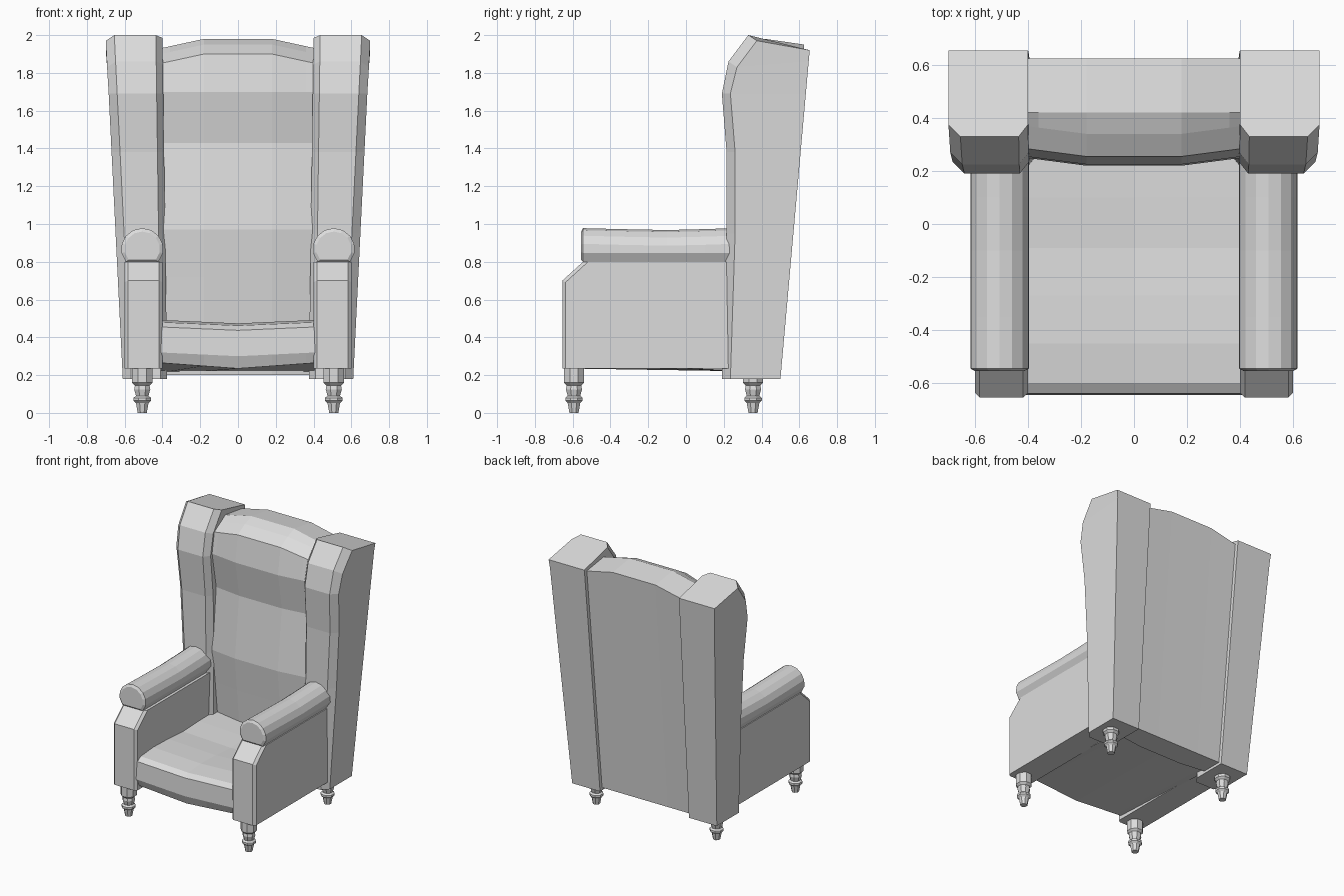
import bpy, bmesh, math

cube = bpy.data.objects.get("Cube")
if cube:
    bpy.data.objects.remove(cube, do_unlink=True)

grey = bpy.data.materials.new("light grey upholstery")
grey.use_nodes = True
colour = (0.72, 0.72, 0.72, 1)
grey.diffuse_color = colour
grey.node_tree.nodes["Principled BSDF"].inputs["Base Color"].default_value = colour


def loft(name, rings):
    """Skin matching closed rings in order and cap both ends."""
    bm = bmesh.new()
    rows = [[bm.verts.new(p) for p in ring] for ring in rings]
    n = len(rows[0])
    for a, b in zip(rows, rows[1:]):
        for i in range(n):
            j = (i + 1) % n
            bm.faces.new((a[i], a[j], b[j], b[i]))
    bm.faces.new(rows[0])
    bm.faces.new(rows[-1])
    bmesh.ops.recalc_face_normals(bm, faces=bm.faces)
    mesh = bpy.data.meshes.new(name)
    bm.to_mesh(mesh)
    bm.free()
    mesh.materials.append(grey)
    obj = bpy.data.objects.new(name, mesh)
    bpy.context.collection.objects.link(obj)
    return obj


def wing(name, side):
    """Tapering side panel with chamfered front corners."""
    rings = []
    for z, front in ((0.18, 0.19), (0.95, 0.215), (1.38, 0.215),
                     (1.69, 0.19), (1.86, 0.225), (2.0, 0.33)):
        t = (z - 0.18) / 1.82
        outer, inner = 0.61 + 0.09 * t, 0.375 + 0.025 * t
        top = z == 2.0
        back = 0.655 if top else 0.5 + 0.089 * (z - 0.18)
        back_z = 1.92 if top else z
        drop = 0.03 if z > 1.8 else 0
        y2 = front + 0.045
        ring = [(inner, back, back_z), (inner, y2, z - drop / 2),
                (inner + 0.035, front, z), (outer - 0.045, front, z),
                (outer, y2, z - drop), (outer, back, back_z)]
        rings.append([(side * x, y, h) for x, y, h in ring])
    loft(name, rings)


def arm_base(name, side):
    """Arm box with a sloped front top, softened along its long edges."""
    profile = [(-0.655, 0.235), (0.24, 0.235), (0.24, 0.8), (-0.545, 0.8), (-0.655, 0.70)]
    obj = loft(name, [[(side * x, y, z) for y, z in profile] for x in (0.40, 0.60)])
    bm = bmesh.new()
    bm.from_mesh(obj.data)
    edges = [e for e in bm.edges
             if abs(e.verts[0].co.x - e.verts[1].co.x) < 0.01
             and max(v.co.y for v in e.verts) < -0.5]
    bmesh.ops.bevel(bm, geom=edges, offset=0.018, segments=1, affect='EDGES')
    bm.to_mesh(obj.data)
    bm.free()


def arm_roll(name, side):
    """Rounded armrest with a flat underside and an inset front disc."""
    angles = [math.radians(-10 + 25 * i) for i in range(9)]
    section = [(math.cos(a), math.sin(a)) for a in angles]
    section = [(0.76, -0.6)] + section + [(-0.76, -0.6)]
    rings = []
    for y, r, lift in ((-0.555, 0.094, 0), (-0.545, 0.112, 0), (-0.35, 0.112, -0.005),
                       (-0.1, 0.112, -0.01), (0.1, 0.112, -0.005), (0.25, 0.112, 0)):
        rings.append([(side * (0.507 + u * r), y, 0.866 + v * r + (lift if v > 0 else 0))
                      for u, v in section])
    loft(name, rings)


def leg(name, x, y):
    """Turned eight-sided foot."""
    rings = []
    for z, r in ((0.24, 0.058), (0.16, 0.058), (0.145, 0.042), (0.125, 0.046),
                 (0.09, 0.036), (0.08, 0.05), (0.065, 0.05), (0.052, 0.036), (0, 0.026)):
        rings.append([(x + r * math.cos(a), y + r * math.sin(a), z)
                      for a in (math.tau * (i + 0.5) / 8 for i in range(8))])
    loft(name, rings)


for side, label in ((1, "left"), (-1, "right")):
    wing(label + "_wing", side)
    arm_base(label + "_arm_base", side)
    arm_roll(label + "_arm_roll", side)
    leg(label + "_front_leg", side * 0.507, -0.593)
    leg(label + "_rear_leg", side * 0.507, 0.355)

# Seat cushion, sagging gently in the middle
columns = (-0.41, -0.36, -0.18, 0, 0.18, 0.36, 0.41)
rings = []
for x in columns:
    c = 1 - abs(x) / 0.41
    top = [(-0.64, 0.455), (-0.6, 0.48), (-0.45, 0.492), (-0.27, 0.487),
           (-0.09, 0.475), (0.1, 0.482), (0.32, 0.485)]
    rings.append([(x, 0.32, 0.22), (x, -0.62, 0.265 - 0.03 * c), (x, -0.645, 0.32 - 0.02 * c)]
                 + [(x, y, z - 0.018 * c) for y, z in top])
loft("seat_cushion", rings)

# Padded backrest with a lumbar swell, a head swell and an arched top
front = [(0.32, 0.2), (0.3, 0.45), (0.275, 0.72), (0.25, 0.97), (0.275, 1.2),
         (0.30, 1.43), (0.255, 1.7), (0.285, 1.85)]
rings = []
for x in columns:
    c = min(1, (0.41 - abs(x)) / 0.23)
    arch = 0.05 * c
    ring = [(x, y - 0.03 * c, z + (arch if z > 1.8 else 0)) for y, z in front]
    ring += [(x, 0.37 - 0.03 * c, 1.9 + arch), (x, 0.42, 1.93 + arch),
             (x, 0.625, 1.9 + arch), (x, 0.475, 0.2)]
    rings.append(ring)
loft("backrest", rings)
